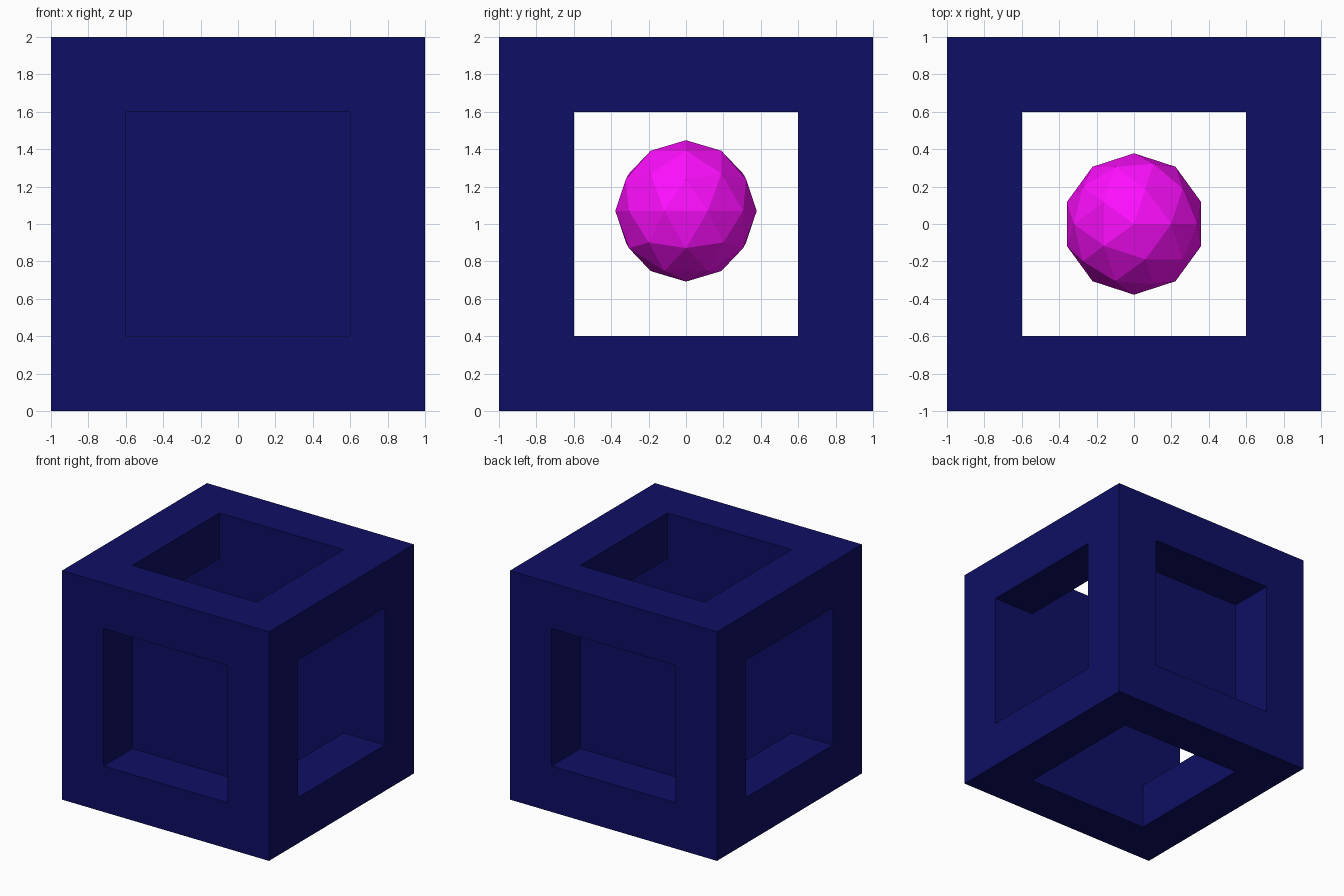
import bpy, bmesh
from itertools import product
from mathutils import Vector

if "Cube" in bpy.data.objects:
    bpy.data.objects.remove(bpy.data.objects["Cube"])


def material(name, rgb):
    m = bpy.data.materials.new(name)
    m.diffuse_color = (*rgb, 1)
    m.use_nodes = True
    m.node_tree.nodes["Principled BSDF"].inputs["Base Color"].default_value = m.diffuse_color
    return m


def add_object(name, bm, mat, z):
    mesh = bpy.data.meshes.new(name)
    bm.to_mesh(mesh)
    bm.free()
    ob = bpy.data.objects.new(name, mesh)
    ob.location.z = z
    mesh.materials.append(mat)
    bpy.context.collection.objects.link(ob)
    return ob


navy = material("navy", (0.0045, 0.0045, 0.13))
magenta = material("magenta", (1.0, 0.0045, 1.0))
OUT, IN = 1.0, 0.6
grid = (-OUT, -IN, IN, OUT)


# A cell of the 3x3x3 grid is solid if it is an edge or a corner of the cube
def solid(c):
    return all(0 <= i <= 2 for i in c) and sum(i != 1 for i in c) >= 2


# Cube frame: only the outer skin of the solid cells
bm = bmesh.new()
for cell in filter(solid, product(range(3), repeat=3)):
    for axis, side in product(range(3), (0, 1)):
        near = list(cell)
        near[axis] += 2 * side - 1
        if solid(near):
            continue
        u, v = (axis + 1) % 3, (axis + 2) % 3
        corners = []
        for a, b in ((0, 0), (1, 0), (1, 1), (0, 1)):
            p = Vector()
            p[axis] = grid[cell[axis] + side]
            p[u], p[v] = grid[cell[u] + a], grid[cell[v] + b]
            corners.append(bm.verts.new(p))
        bm.faces.new(corners if side else corners[::-1])
bmesh.ops.remove_doubles(bm, verts=bm.verts, dist=1e-4)
add_object("cube_frame", bm, navy, 1.0)

# Thin panels closing the front and back openings at the inner edge
for name, y in (("front_panel", -IN), ("back_panel", IN)):
    bm = bmesh.new()
    pts = ((-IN, -IN), (IN, -IN), (IN, IN), (-IN, IN))
    if y > 0:
        pts = pts[::-1]
    bm.faces.new([bm.verts.new((x, y, z)) for x, z in pts])
    add_object(name, bm, navy, 1.0)

# Faceted ball floating inside
bm = bmesh.new()
bmesh.ops.create_icosphere(bm, subdivisions=2, radius=0.378)
add_object("core_ball", bm, magenta, 1.07)
